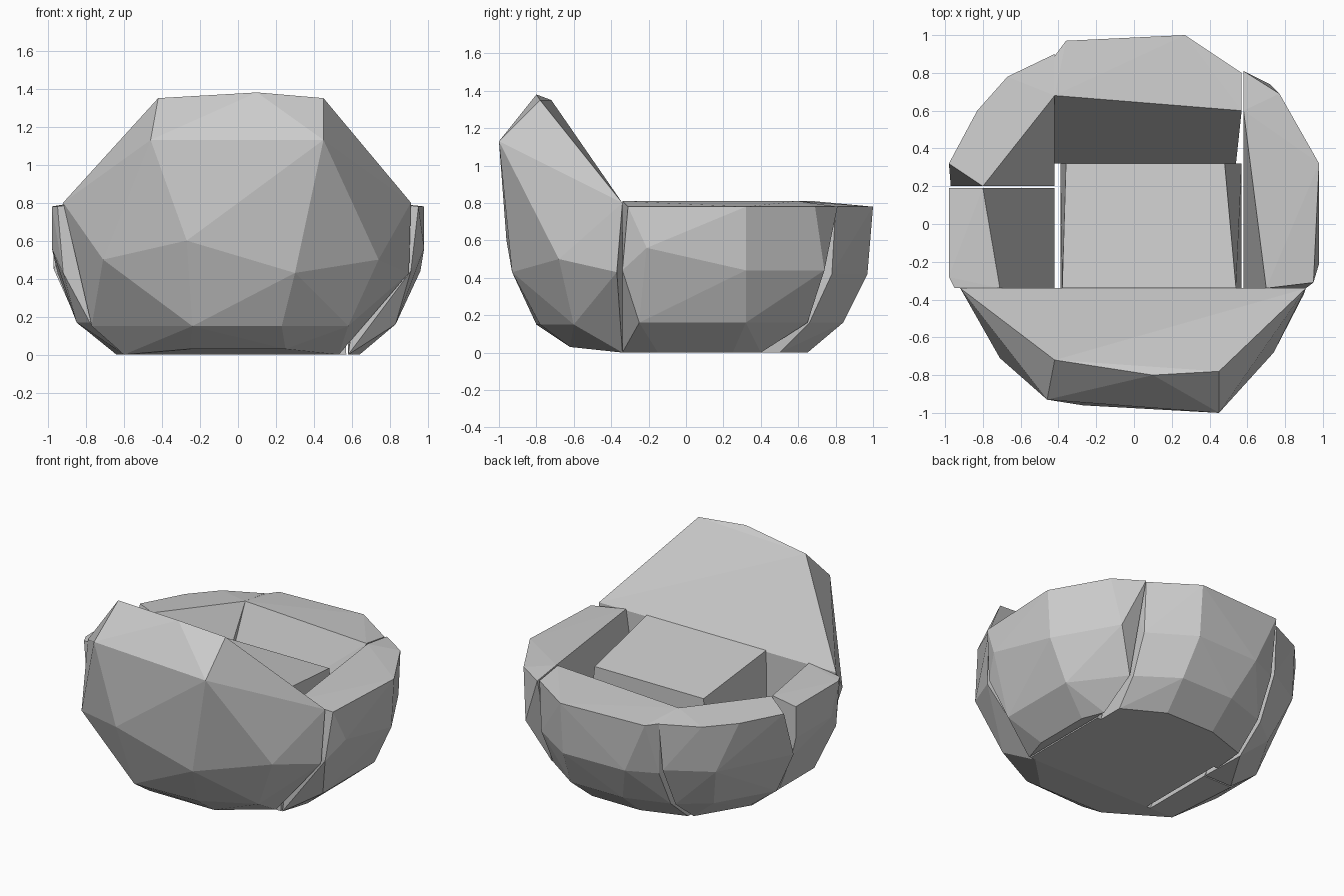
import bpy
import bmesh
from math import radians

default_cube = bpy.data.objects.get("Cube")
if default_cube:
    bpy.data.objects.remove(default_cube, do_unlink=True)


def make_material(name, grey):
    material = bpy.data.materials.new(name)
    material.use_nodes = True
    colour = (grey, grey, grey, 1)
    material.diffuse_color = colour
    material.node_tree.nodes["Principled BSDF"].inputs["Base Color"].default_value = colour
    return material


stone = make_material("pale_grey_stone", .6)


def make_shard(name, outlines):
    """Wrap a faceted rock around corner outlines, keyed by height."""
    bm = bmesh.new()
    for height, corners in outlines.items():
        for x, y in corners:
            bm.verts.new((x, y, height))
    hull = bmesh.ops.convex_hull(bm, input=bm.verts)
    buried = [v for v in set(hull["geom_interior"] + hull["geom_unused"])
              if isinstance(v, bmesh.types.BMVert)]
    bmesh.ops.delete(bm, geom=buried, context="VERTS")
    # Merge the triangles of each flat facet
    bmesh.ops.dissolve_limit(bm, angle_limit=radians(1), verts=bm.verts, edges=bm.edges)
    bmesh.ops.recalc_face_normals(bm, faces=bm.faces)
    mesh = bpy.data.meshes.new(name)
    bm.to_mesh(mesh)
    bm.free()
    mesh.materials.append(stone)
    shard = bpy.data.objects.new(name, mesh)
    bpy.context.collection.objects.link(shard)
    return shard


# Tall front shard with a leaning inner face
make_shard("front_shard", {
    1.38: [(.1, -.8)],
    1.35: [(-.42, -.72), (.45, -.78)],
    1.13: [(-.46, -.93), (.45, -1)],
    .8: [(-.92, -.34), (.91, -.34)],
    .6: [(-.27, -.96)],
    .5: [(-.71, -.71), (.74, -.68)],
    .43: [(.3, -.93), (.9, -.37)],
    .15: [(-.77, -.37), (-.24, -.8), (.23, -.78), (.58, -.6)],
    .03: [(-.25, -.62), (.25, -.62)],
    0: [(-.6, -.34), (.53, -.34)],
})

# Long side shard on the left
make_shard("left_shard", {
    .81: [(.58, .6), (.7, -.34)],
    .78: [(.95, -.31), (.98, .32), (.77, .69), (.58, .81)],
    .56: [(.98, -.21)],
    .44: [(.91, -.34), (.96, .32), (.72, .74)],
    .16: [(.83, -.25), (.83, .32), (.58, .65)],
    0: [(.58, -.34), (.64, -.15), (.64, .25), (.58, .4)],
})

# Two smaller shards on the right
make_shard("right_front_shard", {
    .81: [(-.71, -.34), (-.8, .19)],
    .78: [(-.95, -.34), (-.98, -.28), (-.98, .19)],
    .56: [(-.98, -.2), (-.98, .19)],
    .43: [(-.92, -.34), (-.95, .19)],
    .17: [(-.78, -.34), (-.85, -.2), (-.85, .19)],
    0: [(-.6, -.34), (-.64, .19), (-.42, .19), (-.42, -.34)],
})
make_shard("right_back_shard", {
    .81: [(-.8, .2), (-.42, .68)],
    .78: [(-.98, .32), (-.83, .6), (-.67, .78), (-.42, .9)],
    .45: [(-.97, .2), (-.72, .7), (-.43, .87)],
    .16: [(-.84, .2), (-.62, .58), (-.43, .73)],
    0: [(-.63, .2), (-.43, .53), (-.42, .2)],
})

# Back shard
make_shard("back_shard", {
    .81: [(-.42, .68), (.57, .6)],
    .78: [(-.42, .89), (-.36, .97), (.27, 1), (.57, .8)],
    .42: [(-.4, .87), (-.2, .96), (.27, .97), (.57, .78)],
    .16: [(-.4, .74), (-.1, .84), (.3, .84), (.56, .66)],
    0: [(-.42, .32), (-.4, .55), (-.1, .65), (.27, .65), (.54, .5), (.54, .32)],
})

# Core block with a tilted top
make_shard("core_block", {
    .81: [(-.38, -.34), (.54, -.34)],
    .8: [(-.02, -.24)],
    .72: [(-.36, .32), (.48, .32)],
    0: [(-.39, -.34), (-.39, .32), (.57, .32), (.57, -.34)],
})
